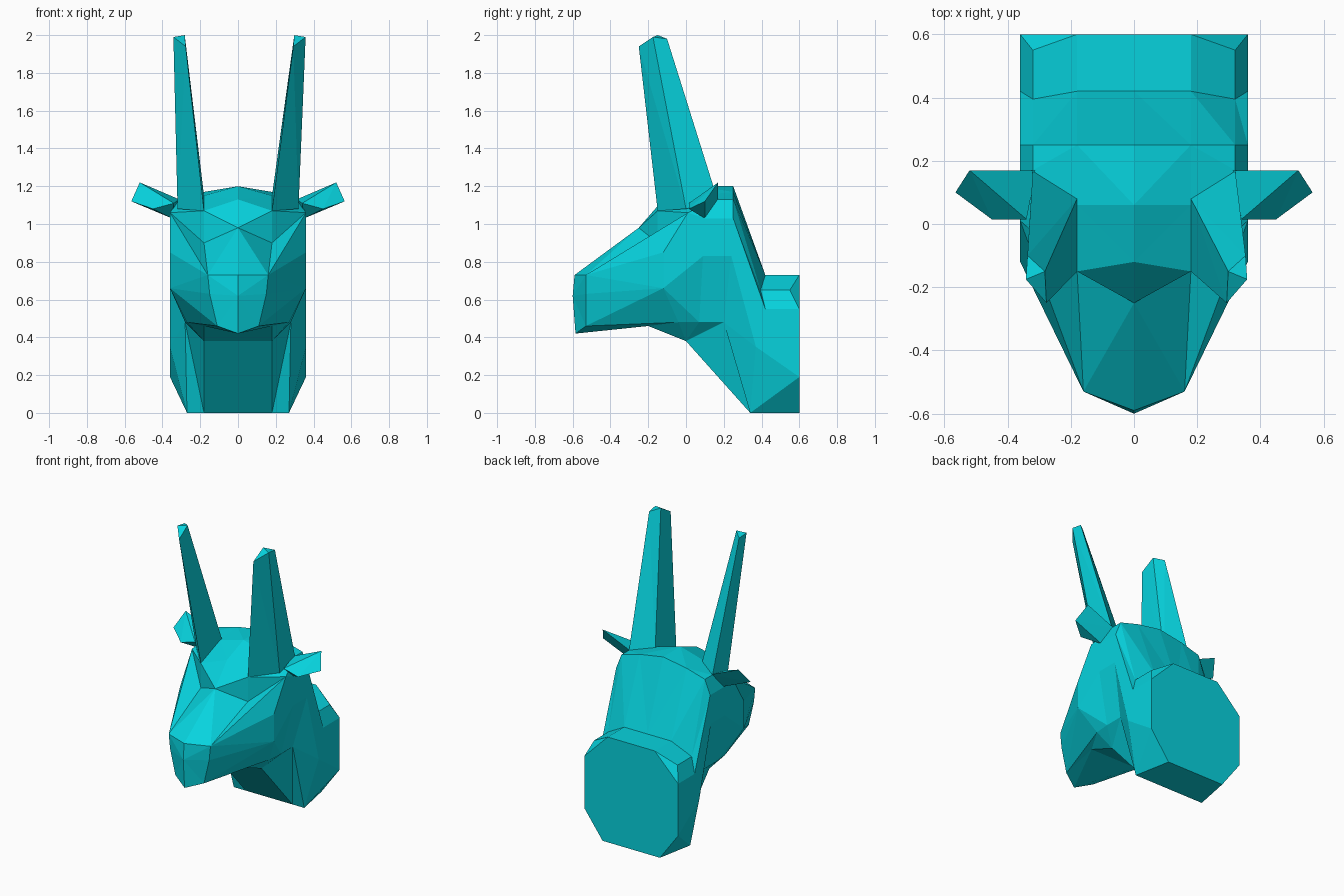
import bpy
import bmesh
from mathutils import Vector

default_cube = bpy.data.objects.get("Cube")
if default_cube:
    bpy.data.objects.remove(default_cube, do_unlink=True)


def make_material(name, colour):
    material = bpy.data.materials.new(name)
    material.use_nodes = True
    material.diffuse_color = colour
    shader = material.node_tree.nodes["Principled BSDF"]
    shader.inputs["Base Color"].default_value = colour
    return material


teal = make_material("teal", (.002, .65, .73, 1))


def finish_object(name, bm):
    """Clean the mesh, facet it and link it to the scene."""
    bmesh.ops.remove_doubles(bm, verts=bm.verts, dist=.001)
    bmesh.ops.triangulate(bm, faces=bm.faces, quad_method="SHORT_EDGE")
    bmesh.ops.recalc_face_normals(bm, faces=bm.faces)
    mesh = bpy.data.meshes.new(name)
    bm.to_mesh(mesh)
    bm.free()
    mesh.materials.append(teal)
    created = bpy.data.objects.new(name, mesh)
    bpy.context.scene.collection.objects.link(created)
    return created


def mirrored(point, side):
    return Vector((point[0] * side, point[1], point[2]))


def full_ring(half):
    """Close a half section, listed from crown to throat, across the middle."""
    left = [mirrored(point, 1) for point in half]
    right = [mirrored(point, -1) for point in reversed(half)]
    return left + right


def loft(name, halves, front_tip):
    """Skin a chain of sections, with a pointed front and a flat back."""
    bm = bmesh.new()
    rings = [[bm.verts.new(point) for point in full_ring(half)] for half in halves]
    count = len(rings[0])
    for front, back in zip(rings, rings[1:]):
        for i in range(count):
            j = (i + 1) % count
            corners = [front[i], front[j], back[j], back[i]]
            bm.faces.new(corners)
    tip = bm.verts.new(front_tip)
    first = rings[0]
    for i in range(count):
        bm.faces.new([first[i], first[(i + 1) % count], tip])
    bm.faces.new(rings[-1])
    return finish_object(name, bm)


def hull(name, points, side):
    """Wrap a faceted solid around its corner points."""
    bm = bmesh.new()
    for point in points:
        bm.verts.new(mirrored(point, side))
    bmesh.ops.convex_hull(bm, input=bm.verts)
    return finish_object(name, bm)


# Head and neck sections, from the muzzle back to the mounting face
muzzle_corner = (.16, -.53, .73)
muzzle = [(0, -.59, .73), muzzle_corner, muzzle_corner, muzzle_corner,
          (.15, -.53, .63), (.11, -.53, .46), (0, -.585, .42)]
brow = [(0, -.25, .98), (.18, -.15, .9), muzzle_corner, (.36, -.12, .85),
        (.36, -.12, .66), (.27, -.04, .48), (.18, -.2, .46)]
throat = (.18, 0, .38)
temple = (.36, .01, 1.06)
forehead = [(0, -.12, 1.13), (.18, -.15, 1.07), temple, temple,
            (.36, .09, .83), (.28, .07, .48), throat]
crown = [(0, .06, 1.2), (.18, .06, 1.15), (.32, .17, 1.13), (.36, .1, 1.03),
         (.36, .24, .83), (.28, .2, .48), throat]
neck_front = [(.36, .37, .35), (.27, .34, 0), (.18, .34, 0)]
nape = [(0, .25, 1.2), (.18, .25, 1.17), (.32, .25, 1.13), (.36, .25, 1.03)]
neck_top = [(0, .42, .73), (.18, .42, .73), (.32, .395, .65), (.36, .42, .55)]
neck_back = [(0, .6, .73), (.18, .6, .73), (.32, .55, .65), (.36, .6, .55),
             (.36, .6, .19), (.22, .6, 0), (.18, .6, 0)]
sections = [muzzle, brow, forehead, crown,
            nape + neck_front, neck_top + neck_front, neck_back]
loft("head_and_neck", sections, front_tip=(0, -.6, .62))

# Tall tapered horns: four base corners, then four tip corners
horn_base = [(.18, -.15, 1.07), (.32, 0, 1.08), (.32, .17, 1.12), (.18, .08, 1.15)]
horn_tip = [(.285, -.25, 1.94), (.35, -.175, 1.99), (.345, -.1, 1.98), (.29, -.15, 2)]

# Ears pointing outwards: root corners, then outer corners
ear_root = [(.31, .17, 1.13), (.34, .015, 1.11), (.35, .1, 1.03)]
ear_end = [(.52, .17, 1.22), (.565, .1, 1.12), (.45, .015, 1.08)]

for label, side in (("left", 1), ("right", -1)):
    # Both horn tips drift slightly to the left
    leaning_tip = [(x + .008 * side, y, z) for x, y, z in horn_tip]
    hull(label + "_horn", horn_base + leaning_tip, side)
    hull(label + "_ear", ear_root + ear_end, side)
